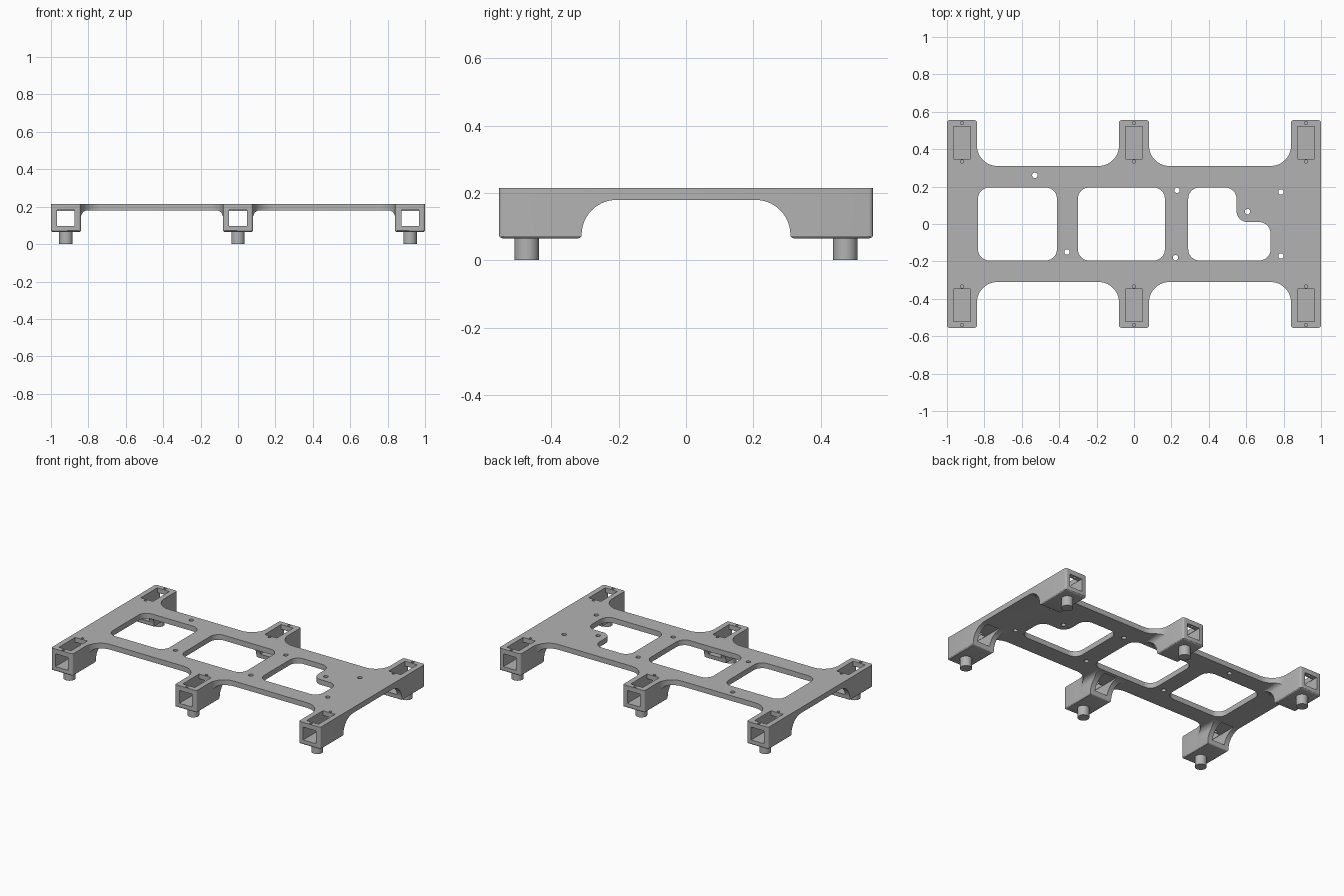
import bpy, bmesh, math
from mathutils import Vector

if "Cube" in bpy.data.objects:
    bpy.data.objects.remove(bpy.data.objects["Cube"])

grey = bpy.data.materials.new("plain grey")
grey.use_nodes = True
grey.diffuse_color = (0.45, 0.45, 0.45, 1)
grey.node_tree.nodes["Principled BSDF"].inputs["Base Color"].default_value = grey.diffuse_color

LEG_X = (-0.92, 0, 0.92)
TOP = 0.215


def rounded(corners):
    """Outline from right-angled corners (a, b, radius)."""
    pts, n = [], len(corners)
    for i, (a, b, r) in enumerate(corners):
        p = Vector((a, b))
        if r == 0:
            pts.append(p)
            continue
        d1 = (Vector(corners[i - 1][:2]) - p).normalized()
        d2 = (Vector(corners[(i + 1) % n][:2]) - p).normalized()
        centre = p + (d1 + d2) * r
        steps = 14 if r > 0.03 else 4
        for k in range(steps + 1):
            t = math.pi / 2 * k / steps
            pts.append(centre - r * (d2 * math.cos(t) + d1 * math.sin(t)))
    return pts


def rect(a0, a1, b0, b1, r=0):
    return rounded([(a0, b0, r), (a1, b0, r), (a1, b1, r), (a0, b1, r)])


def circle(x, y, r, n=24):
    return [Vector((x + r * math.cos(math.tau * k / n),
                    y + r * math.sin(math.tau * k / n))) for k in range(n)]


def prisms(name, items, axis):
    """One object holding outlines extruded along an axis: (points, low, high)."""
    place = {"x": lambda a, b, t: (t, a, b),
             "y": lambda a, b, t: (a, t, b),
             "z": lambda a, b, t: (a, b, t)}[axis]
    bm = bmesh.new()
    for pts, lo, hi in items:
        low = [bm.verts.new(place(p.x, p.y, lo)) for p in pts]
        high = [bm.verts.new(place(p.x, p.y, hi)) for p in pts]
        bm.faces.new(low)
        bm.faces.new(high)
        for i in range(len(pts)):
            bm.faces.new((low[i - 1], low[i], high[i], high[i - 1]))
    bmesh.ops.recalc_face_normals(bm, faces=bm.faces)
    mesh = bpy.data.meshes.new(name)
    bm.to_mesh(mesh)
    bm.free()
    mesh.materials.append(grey)
    ob = bpy.data.objects.new(name, mesh)
    bpy.context.collection.objects.link(ob)
    return ob


def activate(ob):
    bpy.ops.object.select_all(action="DESELECT")
    ob.select_set(True)
    bpy.context.view_layer.objects.active = ob


def combine(target, tool, operation):
    activate(target)
    mod = target.modifiers.new("cut", "BOOLEAN")
    mod.solver = "EXACT"
    mod.operation = operation
    mod.object = tool
    bpy.ops.object.modifier_apply(modifier=mod.name)
    bpy.data.objects.remove(tool)


# Plan outline: plate with six arms and filleted inner corners
quarter = [(1, 0.555, 0.012), (0.84, 0.555, 0.012), (0.84, 0.31, 0.11),
           (0.08, 0.31, 0.11), (0.08, 0.555, 0.012)]
half = quarter + [(-x, y, r) for x, y, r in reversed(quarter)]
outline = half + [(-x, -y, r) for x, y, r in half]
frame = prisms("frame", [(rounded(outline), -0.1, 0.4)], "z")

# Front section: thin plate, deep legs, fillets beneath the plate
side = [(0.081, 0.064, 0.012), (0.081, 0.18, 0.035), (0.839, 0.18, 0.035),
        (0.839, 0.064, 0.012), (1.001, 0.064, 0.012), (1.001, 0.3, 0)]
section = [(-x, z, r) for x, z, r in reversed(side)] + side
combine(frame, prisms("front_section", [(rounded(section), -1, 1)], "y"), "INTERSECT")

# Side section: arch between front and back legs
side = [(0.31, 0.065, 0.01), (0.556, 0.065, 0.012), (0.556, TOP, 0)]
side = [(0.31, 0.179, 0.1035)] + side
section = [(-y, z, r) for y, z, r in reversed(side)] + side
combine(frame, prisms("side_section", [(rounded(section), -2, 2)], "x"), "INTERSECT")

# Plate windows, the last one stepped around a screw tab
windows = [rect(-0.834, -0.412, -0.195, 0.195, 0.06),
           rect(-0.3, 0.165, -0.195, 0.195, 0.06),
           rounded([(0.29, -0.195, 0.06), (0.73, -0.195, 0.06), (0.73, 0.01, 0.06),
                    (0.548, 0.01, 0.06), (0.548, 0.195, 0.06), (0.29, 0.195, 0.06)])]
cuts = [(w, 0.1, 0.3) for w in windows]

# Screw holes through the plate
for x, y in [(-0.53, 0.26), (-0.358, -0.15), (0.23, 0.18), (0.222, -0.18),
             (0.607, 0.066), (0.786, 0.171), (0.786, -0.171)]:
    cuts.append((circle(x, y, 0.0145), 0.1, 0.3))

# Leg slots with pilot holes, and the square tunnels below them
tunnels = []
for x in LEG_X:
    for s in (-1, 1):
        y0, y1 = sorted((s * 0.348, s * 0.522))
        cuts.append((rect(x - 0.045, x + 0.045, y0, y1), 0.15, 0.3))
        for y in (0.334, 0.54):
            cuts.append((circle(x, s * y, 0.009, 16), 0.15, 0.3))
        y0, y1 = sorted((s * 0.22, s * 0.7))
        tunnels.append((rect(x - 0.047, x + 0.047, 0.097, 0.183), y0, y1))
combine(frame, prisms("tunnels", tunnels, "y"), "DIFFERENCE")
combine(frame, prisms("openings", cuts, "z"), "DIFFERENCE")

# Round pegs under the legs
pegs = prisms("pegs", [(circle(x, s * 0.473, 0.036, 32), 0, 0.08)
                       for x in LEG_X for s in (-1, 1)], "z")

for ob in (frame, pegs):
    activate(ob)
    bpy.ops.object.shade_smooth_by_angle(angle=math.radians(30))
